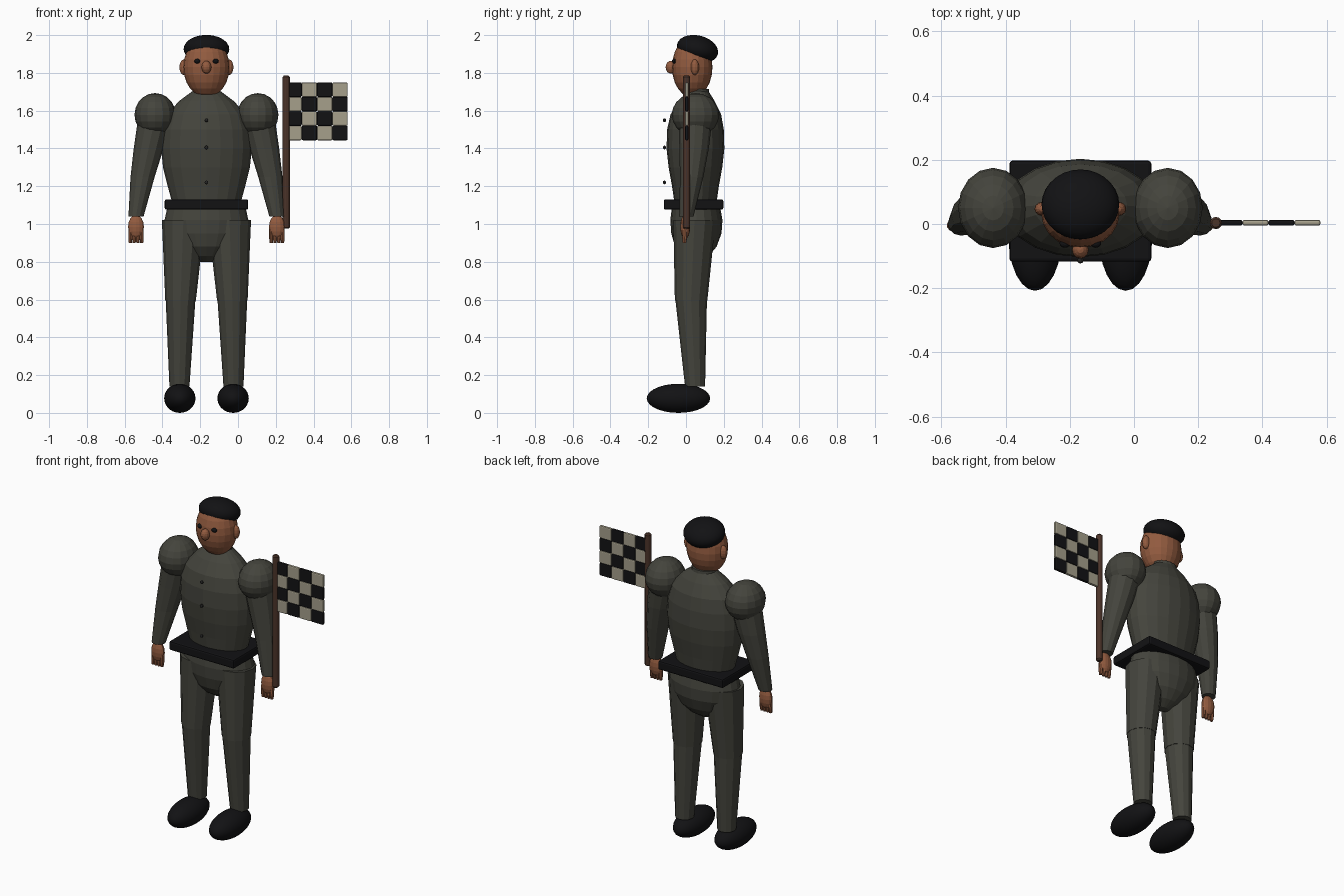
import bpy, bmesh, math
from mathutils import Matrix, Vector

CX = -0.167  # centre line of the figure


def mat(name, r, g, b):
    m = bpy.data.materials.new(name)
    m.diffuse_color = (r, g, b, 1)
    return m


CLOTH = mat("grey green cloth", 0.058, 0.058, 0.046)
SKIN = mat("brown skin", 0.29, 0.105, 0.05)
BLACK = mat("black", 0.006, 0.006, 0.007)
BUTTON = mat("dark button", 0.02, 0.02, 0.02)
WOOD = mat("dark wood", 0.07, 0.033, 0.022)
CREAM = mat("cream flag", 0.38, 0.35, 0.26)


def finish(name, bm, material, smooth=False):
    bmesh.ops.recalc_face_normals(bm, faces=bm.faces[:])
    for f in bm.faces:
        f.smooth = smooth
    me = bpy.data.meshes.new(name)
    bm.to_mesh(me)
    bm.free()
    me.materials.append(material)
    ob = bpy.data.objects.new(name, me)
    bpy.context.collection.objects.link(ob)
    return ob


def ball(name, c, r, material, seg=16, rings=10, tilt=0, smooth=False):
    bm = bmesh.new()
    m = Matrix.Translation(Vector(c)) @ Matrix.Rotation(tilt, 4, 'X') @ Matrix.Diagonal((*r, 1))
    bmesh.ops.create_uvsphere(bm, u_segments=seg, v_segments=rings, radius=1, matrix=m)
    return finish(name, bm, material, smooth)


def loft(name, sections, material, n=12):
    """Stack elliptical rings given as (x, y, z, rx, ry)."""
    bm = bmesh.new()
    prev = None
    for k, (x, y, z, rx, ry) in enumerate(sections):
        ring = [bm.verts.new((x + rx * math.cos(2 * math.pi * i / n),
                              y + ry * math.sin(2 * math.pi * i / n), z)) for i in range(n)]
        if prev:
            for i in range(n):
                j = (i + 1) % n
                bm.faces.new((prev[i], prev[j], ring[j], ring[i]))
        if k in (0, len(sections) - 1):
            bm.faces.new(ring)
        prev = ring
    return finish(name, bm, material)


def box(name, c, size, material, bevel):
    bm = bmesh.new()
    bmesh.ops.create_cube(bm, size=1, matrix=Matrix.Translation(Vector(c)) @ Matrix.Diagonal((*size, 1)))
    bmesh.ops.bevel(bm, geom=bm.edges[:], offset=bevel, segments=2, profile=0.5, affect='EDGES')
    return finish(name, bm, material)


# head, hair and face
ball("head", (CX, 0.033, 1.83), (0.122, 0.107, 0.16), SKIN, 20, 12)
ball("hair", (CX, 0.061, 1.926), (0.121, 0.111, 0.072), BLACK, 28, 14, math.radians(-14), True)
ball("nose", (CX, -0.08, 1.83), (0.026, 0.028, 0.034), SKIN, 12, 8)

# neck and collar
loft("neck", [(CX, 0.06, 1.62, 0.066, 0.052), (CX, 0.055, 1.76, 0.066, 0.052)], SKIN, 16)
loft("collar", [(CX, 0.065, 1.66, 0.08, 0.062), (CX, 0.065, 1.715, 0.073, 0.056)], CLOTH, 16)

# jacket body
loft("jacket", [(CX, y, z, rx, ry) for z, y, rx, ry in (
    (1.09, 0.05, 0.175, 0.108), (1.20, 0.05, 0.205, 0.124), (1.30, 0.05, 0.230, 0.142),
    (1.40, 0.05, 0.240, 0.153), (1.50, 0.05, 0.234, 0.150), (1.58, 0.052, 0.208, 0.134),
    (1.65, 0.057, 0.146, 0.095), (1.705, 0.063, 0.072, 0.055))], CLOTH, 20)
for z in (1.55, 1.405, 1.22):
    ball("button", (CX, -0.114, z), (0.01, 0.009, 0.01), BUTTON, 10, 6)

# belt and hips
box("belt", (CX, 0.04, 1.103), (0.442, 0.315, 0.055), BLACK, 0.01)
loft("hips", [(CX, y, z, rx, ry) for z, y, rx, ry in (
    (1.13, 0.052, 0.198, 0.122), (1.02, 0.055, 0.222, 0.138), (0.95, 0.055, 0.206, 0.133),
    (0.88, 0.052, 0.160, 0.110), (0.83, 0.050, 0.098, 0.070), (0.80, 0.050, 0.035, 0.025))], CLOTH, 20)

# paired parts
for s, side in ((-1, "right"), (1, "left")):
    def X(d):
        return CX + s * d

    ball(side + "_eye", (X(0.048), -0.06, 1.862), (0.017, 0.014, 0.013), BLACK, 12, 8)
    ball(side + "_ear", (X(0.118), 0.047, 1.83), (0.025, 0.022, 0.042), SKIN, 12, 8)
    ball(side + "_shoulder", (X(0.272), 0.05, 1.578), (0.109, 0.125, 0.115), CLOTH)

    # sleeve and hand
    loft(side + "_sleeve", [
        (X(0.272), 0.05, 1.56, 0.09, 0.09), (X(0.306), 0.043, 1.40, 0.079, 0.078),
        (X(0.338), 0.03, 1.25, 0.064, 0.062), (X(0.373), 0.002, 1.04, 0.040, 0.038)], CLOTH)
    ball(side + "_hand", (X(0.373), -0.004, 0.985), (0.043, 0.026, 0.064), SKIN, 14, 8)
    for k in range(4):
        d = 0.373 + (k - 1.5) * 0.02
        loft(side + "_finger", [(X(d), -0.005, 0.975, 0.011, 0.014), (X(d), -0.007, 0.925, 0.011, 0.013),
                                (X(d), -0.008, 0.90, 0.008, 0.009)], SKIN, 8)

    # trouser leg and shoe
    loft(side + "_thigh", [(X(0.122), 0.045, 1.02, 0.114, 0.112),
                           (X(0.137), 0.027, 0.595, 0.081, 0.086)], CLOTH)
    loft(side + "_shin", [(X(0.137), 0.027, 0.605, 0.079, 0.084),
                          (X(0.143), 0.048, 0.14, 0.053, 0.053)], CLOTH)
    ball(side + "_shoe", (X(0.141), -0.04, 0.077), (0.083, 0.168, 0.077), BLACK, 24, 14, 0, True)

# flag pole
loft("flag_pole", [(0.255, 0.003, z, r, r) for z, r in (
    (0.975, 0.013), (0.982, 0.019), (1.778, 0.019), (1.785, 0.013))], WOOD, 12)

# chequered flag
for row in range(4):
    for col in range(4):
        box("flag_tile", (0.297 + col * 0.081, 0.004, 1.711 - row * 0.0765), (0.081, 0.018, 0.0765),
            BLACK if (row + col) % 2 == 0 else CREAM, 0.006)
